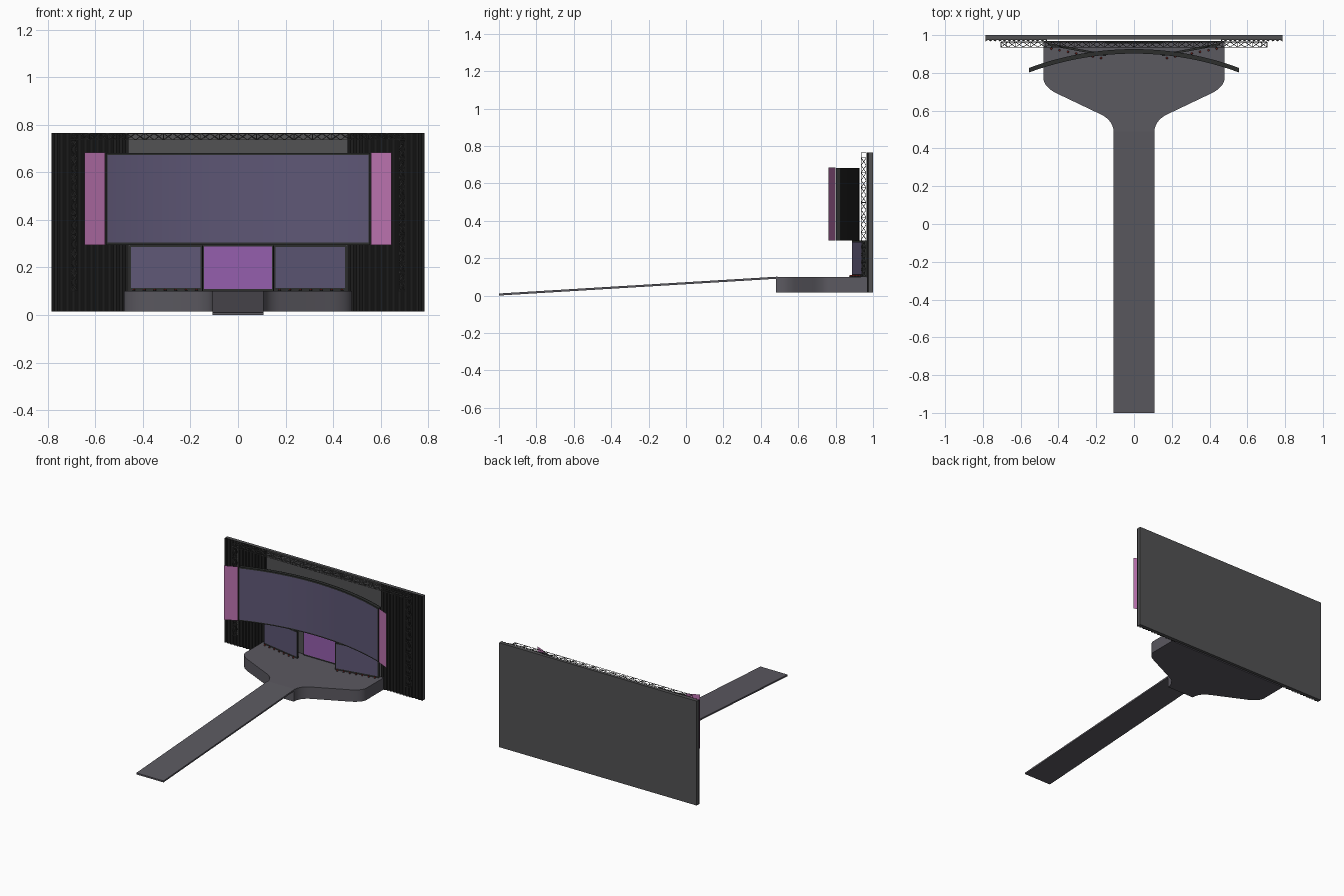
import bpy, bmesh, math
from mathutils import Vector

if "Cube" in bpy.data.objects:
    bpy.data.objects.remove(bpy.data.objects["Cube"])


def material(name, rgb):
    m = bpy.data.materials.new(name)
    m.diffuse_color = (*rgb, 1)
    m.use_nodes = True
    m.node_tree.nodes["Principled BSDF"].inputs["Base Color"].default_value = m.diffuse_color
    return m


STAGE = material("stage_grey", (0.105, 0.100, 0.118))
WALL = material("wall_grey", (0.085, 0.085, 0.088))
BLACK = material("curtain_black", (0.014, 0.014, 0.014))
FRAME = material("frame_charcoal", (0.026, 0.028, 0.027))
SCREEN = material("screen_indigo", (0.112, 0.095, 0.180))
PURPLE = material("screen_purple", (0.300, 0.112, 0.420))
PINK = material("panel_pink", (0.500, 0.170, 0.430))
STEEL = material("truss_steel", (0.110, 0.110, 0.110))
RED = material("light_red", (0.450, 0.040, 0.030))


def finish(name, bm, mat, smooth=False):
    me = bpy.data.meshes.new(name)
    bm.to_mesh(me)
    bm.free()
    me.materials.append(mat)
    ob = bpy.data.objects.new(name, me)
    bpy.context.collection.objects.link(ob)
    if smooth:
        bpy.ops.object.select_all(action='DESELECT')
        ob.select_set(True)
        bpy.context.view_layer.objects.active = ob
        bpy.ops.object.shade_smooth_by_angle(angle=math.radians(30))
    return ob


def sheet(name, path, z0, z1, mat, smooth=False):
    """Upright sheet along a plan path; left-to-right paths face the front."""
    bm = bmesh.new()
    lo = [bm.verts.new((x, y, z0)) for x, y in path]
    hi = [bm.verts.new((x, y, z1)) for x, y in path]
    for i in range(len(path) - 1):
        bm.faces.new((lo[i], lo[i + 1], hi[i + 1], hi[i]))
    return finish(name, bm, mat, smooth)


def prism(name, outline, z0, z1, mat, smooth=False):
    """Closed plan outline extruded upward."""
    bm = bmesh.new()
    face = bm.faces.new([bm.verts.new((x, y, z0)) for x, y in outline])
    top = bmesh.ops.extrude_face_region(bm, geom=[face])
    verts = [v for v in top['geom'] if isinstance(v, bmesh.types.BMVert)]
    bmesh.ops.translate(bm, verts=verts, vec=(0, 0, z1 - z0))
    bmesh.ops.recalc_face_normals(bm, faces=bm.faces[:])
    return finish(name, bm, mat, smooth)


def rect(x0, x1, y0, y1):
    return [(x0, y0), (x1, y0), (x1, y1), (x0, y1)]


def bezier(a, b, c, n=8):
    a, b, c = Vector(a), Vector(b), Vector(c)
    return [tuple(a * (1 - t) ** 2 + b * 2 * t * (1 - t) + c * t * t)
            for t in (i / n for i in range(n + 1))]


# Stage platform: narrow neck flaring to a wide rear
half = ([(0.108, 0.48)] + bezier((0.108, 0.495), (0.115, 0.55), (0.175, 0.58))
        + bezier((0.385, 0.68), (0.48, 0.72), (0.48, 0.775)) + [(0.48, 0.968)])
prism("stage_platform", half + [(-x, y) for x, y in reversed(half)],
      0.015, 0.1, STAGE, True)

# Sloping runway slab
bm = bmesh.new()
bmesh.ops.create_cube(bm, size=1)
for v in bm.verts:
    back, up = v.co.y > 0, v.co.z > 0
    v.co = (math.copysign(0.108, v.co.x), 0.49 if back else -1.0,
            (0.09 if back else 0.0) + (0.011 if up else 0))
finish("runway", bm, STAGE)

# Back wall and pleated side curtains
prism("back_wall", rect(-0.785, 0.785, 0.978, 1.0), 0.015, 0.765, WALL)
PLEATS = 13
for s, side in ((-1, "left"), (1, "right")):
    pleats = []
    for i in range(PLEATS * 6 + 1):
        x = 0.46 + 0.325 * i / (PLEATS * 6)
        pleats.append((s * x, 0.971 - 0.004 * math.cos(math.tau * i / 6)))
    prism(side + "_curtain", pleats + [(s * 0.785, 0.979), (s * 0.46, 0.979)],
          0.015, 0.765, BLACK)


# Large curved screen
def arc(mid, width, n=24, radius=1.6):
    xs = [width * (2 * i / n - 1) for i in range(n + 1)]
    return [(x, mid - radius + math.sqrt(radius ** 2 - x * x)) for x in xs]


prism("main_screen_body", arc(0.902, 0.556) + arc(0.926, 0.556)[::-1],
      0.295, 0.682, FRAME, True)
sheet("main_screen_back", arc(0.928, 0.556)[::-1], 0.295, 0.682, BLACK, True)
sheet("main_screen_face", arc(0.899, 0.548), 0.305, 0.673, SCREEN, True)

# Centre screen
prism("centre_screen_frame", rect(-0.15, 0.15, 0.955, 0.968), 0.1, 0.295, FRAME)
sheet("centre_screen_face", [(-0.142, 0.952), (0.142, 0.952)], 0.11, 0.287, PURPLE)

# Mirrored parts: pink wing panels, angled lower screens, floor lights
for s, side in ((-1, "left"), (1, "right")):
    wing = [(s * 0.560, 0.800), (s * 0.645, 0.762)]
    sheet(side + "_wing_panel", wing[::s], 0.295, 0.684, PINK)

    inner, outer = Vector((0.15, 0.888)), Vector((0.457, 0.946))
    along = (outer - inner).normalized()
    front = Vector((along.y, -along.x))

    def plan(p):
        return (s * p.x, p.y)

    prism(side + "_lower_screen_frame",
          [plan(p) for p in (inner, outer, outer - front * 0.012, inner - front * 0.012)],
          0.1, 0.293, FRAME)
    face = [plan(inner + along * 0.007 + front * 0.003),
            plan(outer - along * 0.007 + front * 0.003)]
    sheet(side + "_lower_screen_face", face[::s], 0.113, 0.286, SCREEN)

    bases, lamps = bmesh.new(), bmesh.new()
    for i in range(7):
        x, y = plan(inner.lerp(outer, (i + 0.5) / 7) + front * 0.014)
        for target, r, z, h in ((bases, 0.006, 0.102, 0.004), (lamps, 0.005, 0.107, 0.006)):
            made = bmesh.ops.create_cone(target, cap_ends=True, segments=8,
                                         radius1=r, radius2=r * 0.8, depth=h)
            bmesh.ops.translate(target, verts=made['verts'], vec=(x, y, z))
    finish(side + "_light_bases", bases, FRAME)
    finish(side + "_lights", lamps, RED)


# Box truss: four chords with zigzag bracing on each side
def truss(name, start, end, u, v, bays):
    start, end, u, v = map(Vector, (start, end, u, v))
    cu = bpy.data.curves.new(name, 'CURVE')
    cu.dimensions = '3D'
    cu.bevel_depth = 0.0016
    cu.bevel_resolution = 0
    cu.use_fill_caps = True
    cu.materials.append(STEEL)

    def line(points):
        sp = cu.splines.new('POLY')
        sp.points.add(len(points) - 1)
        for p, co in zip(sp.points, points):
            p.co = (*co, 1)

    corners = [u + v, u - v, -u - v, v - u]
    stations = [start.lerp(end, i / bays) for i in range(bays + 1)]
    for k, c in enumerate(corners):
        d = corners[(k + 1) % 4]
        line([start + c, end + c])
        for i in range(bays):
            a, b = (c, d) if i % 2 else (d, c)
            line([stations[i] + a, stations[i + 1] + b])
        for p in stations[::2] + [end]:
            line([p + c, p + d])
    ob = bpy.data.objects.new(name, cu)
    bpy.context.collection.objects.link(ob)


R = 0.0135
truss("top_truss", (-0.705, 0.95, 0.75), (0.705, 0.95, 0.75), (0, R, 0), (0, 0, R), 36)
for s, side in ((-1, "left"), (1, "right")):
    truss(side + "_truss_post", (s * 0.69, 0.95, 0.1), (s * 0.69, 0.95, 0.736),
          (R, 0, 0), (0, R, 0), 16)
